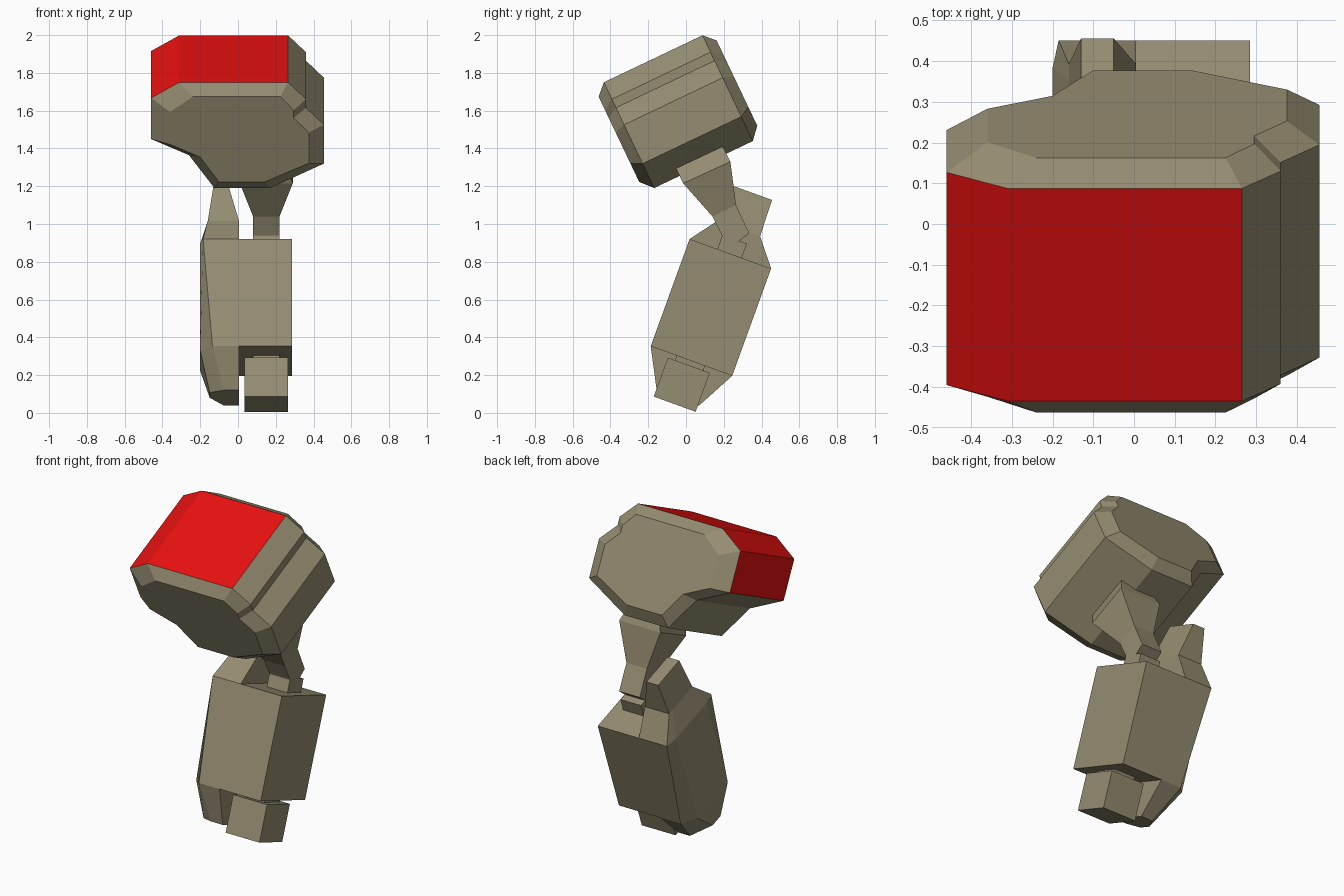
import bpy, bmesh
from mathutils import Vector

if "Cube" in bpy.data.objects:
    bpy.data.objects.remove(bpy.data.objects["Cube"])


def material(name, rgb):
    m = bpy.data.materials.new(name)
    m.diffuse_color = (*rgb, 1.0)
    m.use_nodes = True
    m.node_tree.nodes["Principled BSDF"].inputs["Base Color"].default_value = m.diffuse_color
    return m


BROWN = material("drab_brown", (0.30, 0.265, 0.165))
RED = material("bright_red", (0.80, 0.005, 0.005))


def frame(along, up):
    """Map (x, along, up) in a tilted side-plane frame to world space."""
    return lambda x, s, t: Vector((x, s * along[0] + t * up[0], s * along[1] + t * up[1]))


HEAD = frame((0.903, 0.430), (-0.430, 0.903))
BODY = frame((0.940, -0.341), (0.341, 0.940))


def loft(name, rings, red_sides=(), red_span=None):
    """Skin equal-length rings and cap both ends; chosen sides of one span are red."""
    bm = bmesh.new()
    vs = [[bm.verts.new(p) for p in ring] for ring in rings]
    n = len(rings[0])
    for k, (a, b) in enumerate(zip(vs, vs[1:])):
        for i in range(n):
            j = (i + 1) % n
            f = bm.faces.new((a[i], a[j], b[j], b[i]))
            f.material_index = int(k == red_span and i in red_sides)
    bm.faces.new(vs[0][::-1])
    bm.faces.new(vs[-1])
    bmesh.ops.recalc_face_normals(bm, faces=bm.faces[:])
    me = bpy.data.meshes.new(name)
    bm.to_mesh(me)
    bm.free()
    me.materials.append(BROWN)
    me.materials.append(RED)
    ob = bpy.data.objects.new(name, me)
    bpy.context.collection.objects.link(ob)
    return ob


def box(name, x, w, v):
    """Box in the tilted body frame."""
    return loft(name, [[BODY(x[0], w[0], t), BODY(x[1], w[0], t),
                        BODY(x[1], w[1], t), BODY(x[0], w[1], t)] for t in v])


# Head: notched outline with bevelled ends, red on the top and left
outer = [(-.46, 1.434), (-.46, 1.675), (-.31, 1.767), (.265, 1.767), (.36, 1.668),
         (.36, 1.618), (.455, 1.518), (.455, 1.29), (.17, 1.147), (-.125, 1.147), (-.26, 1.34)]
inner = [(-.36, 1.43), (-.36, 1.62), (-.24, 1.71), (.225, 1.71), (.295, 1.63),
         (.295, 1.585), (.375, 1.50), (.375, 1.32), (.14, 1.21), (-.10, 1.21), (-.20, 1.356)]
loft("head", [[HEAD(x, s, u) for x, u in outline] for outline, s in
              ((inner, .302), (outer, .36), (outer, .938), (inner, .994))],
     red_sides=(0, 1, 2), red_span=1)

# Neck: flared at the head, narrow at the body
# each row: front (y, z), back (y, z), x range
neck = [((-.06, 1.31), (.19, 1.42), (.05, .25)),
        ((-.015, 1.215), (.235, 1.33), (.01, .29)),
        ((.14, 1.04), (.265, 1.10), (.08, .22)),
        ((.19, .94), (.335, .95), (.08, .22)),
        ((.19, .935), (.28, .91), (.08, .22))]
loft("neck", [[Vector((x0, *f)), Vector((x1, *f)), Vector((x1, *b)), Vector((x0, *b))]
              for f, b, (x0, x1) in neck])
box("neck_socket", (.08, .22), (-.14, -.002), (.80, .952))

# Main body box, with a stem and a foot block beneath
box("body", (.005, .285), (-.296, .163), (.268, .872))
box("foot_stem", (.08, .22), (-.15, .01), (.23, .28))
box("foot", (.035, .265), (-.19, .046), (.023, .242))

# Side shell: chamfered slab rising above and dropping below the body
# each row: height, front, back, inner x, edge x, ridge x, ridge front, ridge back
shell = [(.060, -.187, .052, .005, -.075, -.150, -.15, -.07),
         (.268, -.296, .163, .005, -.135, -.200, -.225, .09),
         (.872, -.296, .163, .005, -.185, -.200, -.225, .09),
         (1.013, -.190, .050, .005, -.160, -.160, -.15, .01),
         (1.215, -.173, .044, -.05, -.130, -.130, -.13, .00)]
loft("side_shell", [[BODY(xi, f, v), BODY(xi, b, v), BODY(xe, b, v),
                     BODY(xr, rb, v), BODY(xr, rf, v), BODY(xe, f, v)]
                    for v, f, b, xi, xe, xr, rf, rb in shell])
